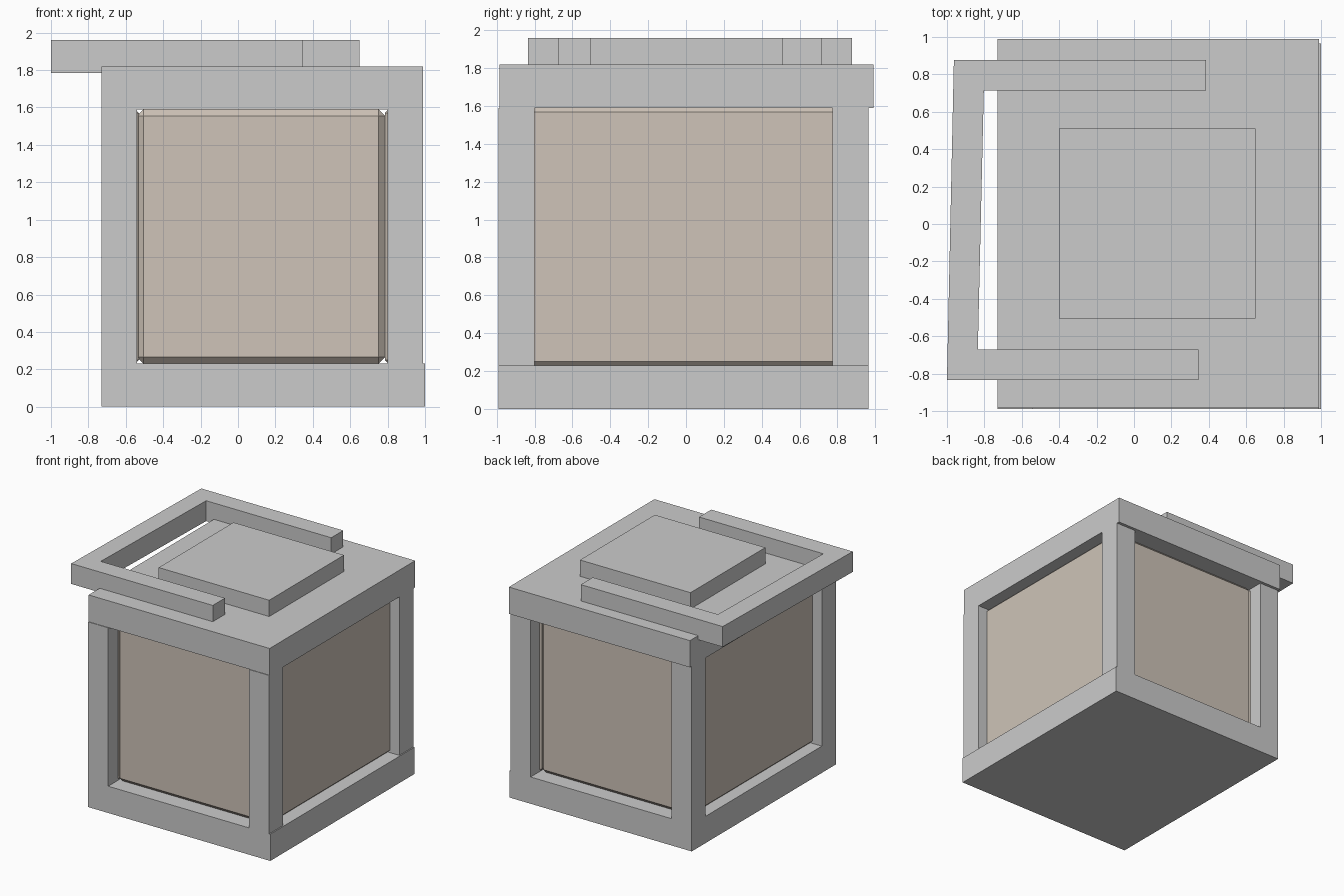
import bpy, bmesh, math

if "Cube" in bpy.data.objects:
    bpy.data.objects.remove(bpy.data.objects["Cube"])


def from_bmesh(name, bm):
    bmesh.ops.recalc_face_normals(bm, faces=bm.faces)
    mesh = bpy.data.meshes.new(name)
    bm.to_mesh(mesh)
    bm.free()
    obj = bpy.data.objects.new(name, mesh)
    bpy.context.collection.objects.link(obj)
    return obj


def box(name, x, y, z):
    """Box spanning the given (min, max) ranges."""
    bm = bmesh.new()
    bmesh.ops.create_cube(bm, size=1)
    for v in bm.verts:
        v.co = [r[0] + (c + 0.5) * (r[1] - r[0]) for c, r in zip(v.co, (x, y, z))]
    return from_bmesh(name, bm)


def prism(name, outline, z0, z1):
    """Flat outline extruded upwards."""
    bm = bmesh.new()
    face = bm.faces.new([bm.verts.new((px, py, z0)) for px, py in outline])
    ext = bmesh.ops.extrude_face_region(bm, geom=[face])
    for g in ext["geom"]:
        if isinstance(g, bmesh.types.BMVert):
            g.co.z = z1
    return from_bmesh(name, bm)


BASE_TOP, ROOF_BOTTOM, ROOF_TOP, TOP = 0.23, 1.59, 1.82, 1.96

# Base and roof slabs
box("base", (-0.73, 1.0), (-0.99, 0.965), (0, BASE_TOP))
box("roof", (-0.73, 0.99), (-0.985, 0.99), (ROOF_BOTTOM, ROOF_TOP))

# Four corner posts
for side, x in (("left", (-0.73, -0.54)), ("right", (0.80, 0.99))):
    for end, y in (("front", (-0.99, -0.80)), ("back", (0.775, 0.965))):
        box(f"{end}_{side}_post", x, y, (BASE_TOP, ROOF_BOTTOM))

# Glass: bevelled body for front and back, flush panes on the sides
glass = bpy.data.materials.new("glass")
glass.diffuse_color = (0.62, 0.55, 0.48, 1)
glass.use_nodes = True
glass.node_tree.nodes["Principled BSDF"].inputs["Base Color"].default_value = glass.diffuse_color
height = (BASE_TOP, ROOF_BOTTOM)
panes = [
    box("glass_body", (-0.54, 0.787), (-0.88, 0.86), height),
    box("left_pane", (-0.64, -0.53), (-0.87, 0.85), height),
    box("right_pane", (0.785, 0.90), (-0.87, 0.85), height),
]
for pane in panes:
    pane.data.materials.append(glass)
    bevel = pane.modifiers.new("bevel", "BEVEL")
    bevel.width = 0.035 if pane.name == "glass_body" else 0.02
    bevel.segments = 1

# Raised cap on the roof
box("cap", (-0.40, 0.65), (-0.505, 0.51), (ROOF_TOP - 0.03, TOP))

# Slightly skewed U-shaped handle lying on the roof
prism("handle", [(-1.0, -0.835), (0.345, -0.835), (0.345, -0.67), (-0.835, -0.67),
                 (-0.803, 0.715), (0.385, 0.715), (0.385, 0.878), (-0.963, 0.878)],
      1.785, TOP)
